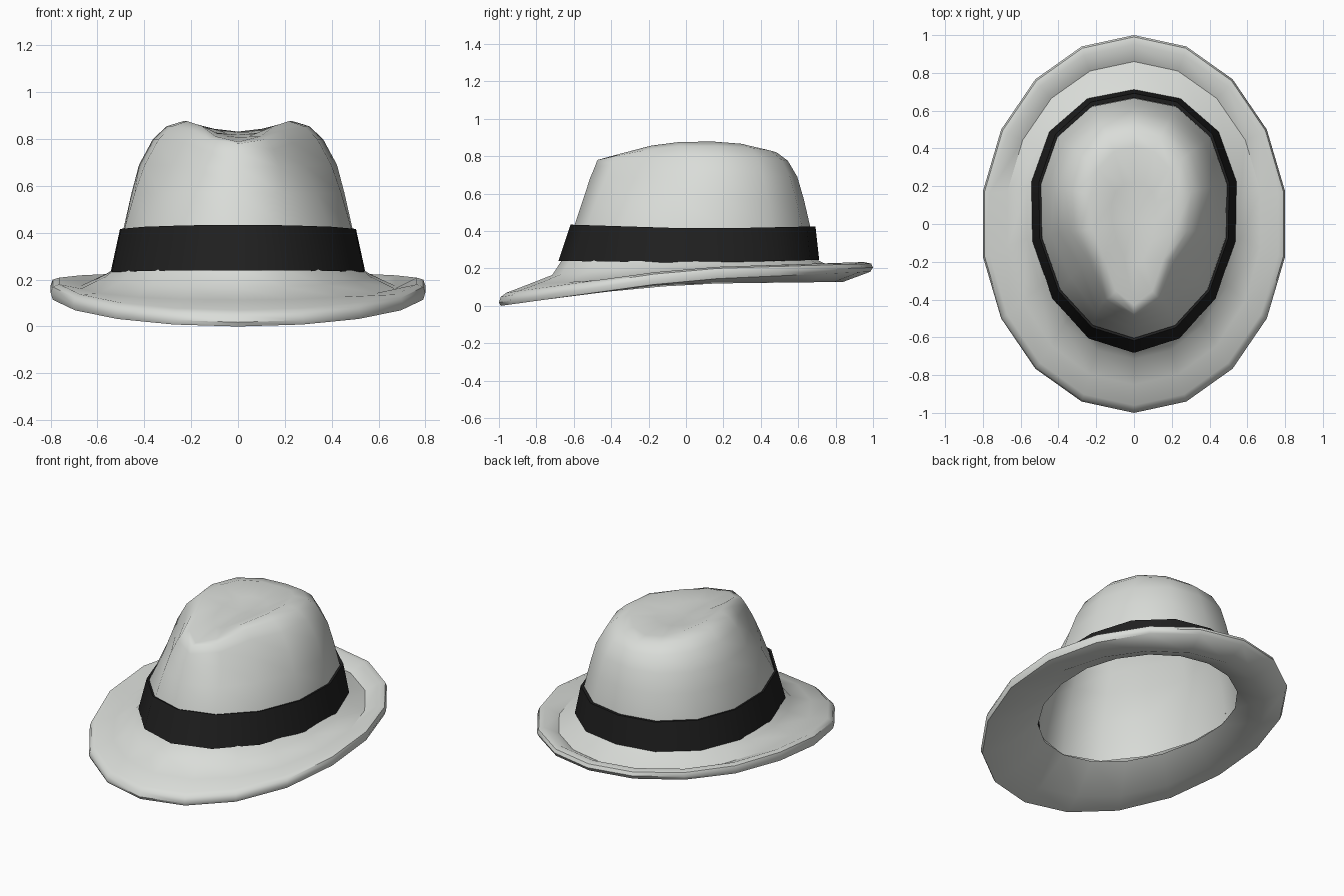
import bpy, math


def material(name, rgb):
    m = bpy.data.materials.new(name)
    m.diffuse_color = (*rgb, 1)
    return m


felt = material("pale grey felt", (0.70, 0.72, 0.69))
ribbon = material("black ribbon", (0.014, 0.014, 0.014))


def ring(n, cy, rx, front, back, z_side, z_front, z_back, pinch=0, power=1, square=2):
    """Egg-shaped loop with its own heights at side, front and back."""
    pts = []
    for j in range(n):
        a = 2 * math.pi * j / n
        s, c = math.sin(a), math.cos(a)            # c > 0 faces the front
        k = (abs(s) ** square + abs(c) ** square) ** (-1 / square) if c < 0 else 1
        off = math.degrees(min(a, 2 * math.pi - a)) - 51
        k *= 1 - pinch * math.exp(-(off / 24) ** 2)
        reach = cy - front if c > 0 else back - cy
        z_end = z_front if c > 0 else z_back
        pts.append((rx * s * k, cy - reach * c * k,
                    z_side + (z_end - z_side) * abs(c) ** power))
    return pts


def loft(name, rings, mat, angle, tip=None, closed=False):
    n, m = len(rings[0]), len(rings)
    verts = [p for r in rings for p in r]
    faces = []
    for i in range(m if closed else m - 1):
        i2 = (i + 1) % m
        for j in range(n):
            k = (j + 1) % n
            faces.append((i * n + j, i2 * n + j, i2 * n + k, i * n + k))
    if tip:
        verts.append(tip)
        faces += [(len(verts) - 1, j, (j + 1) % n) for j in range(n)]
    mesh = bpy.data.meshes.new(name)
    mesh.from_pydata(verts, [], faces)
    mesh.materials.append(mat)
    ob = bpy.data.objects.new(name, mesh)
    bpy.context.collection.objects.link(ob)
    bpy.ops.object.select_all(action='DESELECT')
    ob.select_set(True)
    bpy.context.view_layer.objects.active = ob
    bpy.ops.object.shade_smooth_by_angle(angle=math.radians(angle))
    return ob


# Crown: dented teardrop top, pinched front, from the top down to the opening
crown_rows = [
    (0.12, -0.22, 0.22, 0.830, 0.808, 0.828, 0.05),
    (0.235, -0.43, 0.41, 0.878, 0.788, 0.832, 0.16),
    (0.31, -0.475, 0.485, 0.855, 0.780, 0.820, 0.21),
    (0.37, -0.49, 0.545, 0.800, 0.740, 0.775, 0.20),
    (0.43, -0.515, 0.595, 0.690, 0.680, 0.690, 0.16),
    (0.462, -0.55, 0.63, 0.570, 0.570, 0.570, 0.07),
    (0.496, -0.60, 0.665, 0.420, 0.420, 0.420, 0),
    (0.528, -0.65, 0.685, 0.195, 0.170, 0.200, 0),
]
loft("crown", [ring(14, 0.08, *r, power=3, square=2.25) for r in crown_rows],
     felt, 60, tip=(0, 0.03, 0.818))

# Brim: upper surface, rolled rim, underside following it, opening
brim_rows = [
    (0.08, 0.528, -0.660, 0.69, 0.250, 0.250, 0.250),
    (0.06, 0.575, -0.715, 0.745, 0.222, 0.165, 0.225),
    (0.03, 0.680, -0.85, 0.86, 0.172, 0.112, 0.185),
    (0, 0.775, -0.960, 0.950, 0.203, 0.070, 0.234),
    (0, 0.803, -0.99, 0.99, 0.195, 0.048, 0.226),
    (0, 0.812, -1.0, 1.0, 0.170, 0.018, 0.205),
    (0, 0.803, -0.99, 0.985, 0.138, 0.000, 0.182),
    (0.03, 0.690, -0.85, 0.84, 0.118, 0.035, 0.128),
    (0.08, 0.520, -0.64, 0.675, 0.190, 0.165, 0.195),
]
loft("brim", [ring(18, *r) for r in brim_rows], felt, 45)

# Ribbon band around the base of the crown
band_rows = [
    (0.500, -0.604, 0.668, 0.412, 0.430, 0.422),
    (0.512, -0.617, 0.692, 0.412, 0.434, 0.425),
    (0.552, -0.682, 0.712, 0.230, 0.240, 0.246),
    (0.530, -0.657, 0.69, 0.230, 0.240, 0.246),
]
loft("ribbon_band", [ring(14, 0.08, *r, square=2.25) for r in band_rows],
     ribbon, 40, closed=True)
